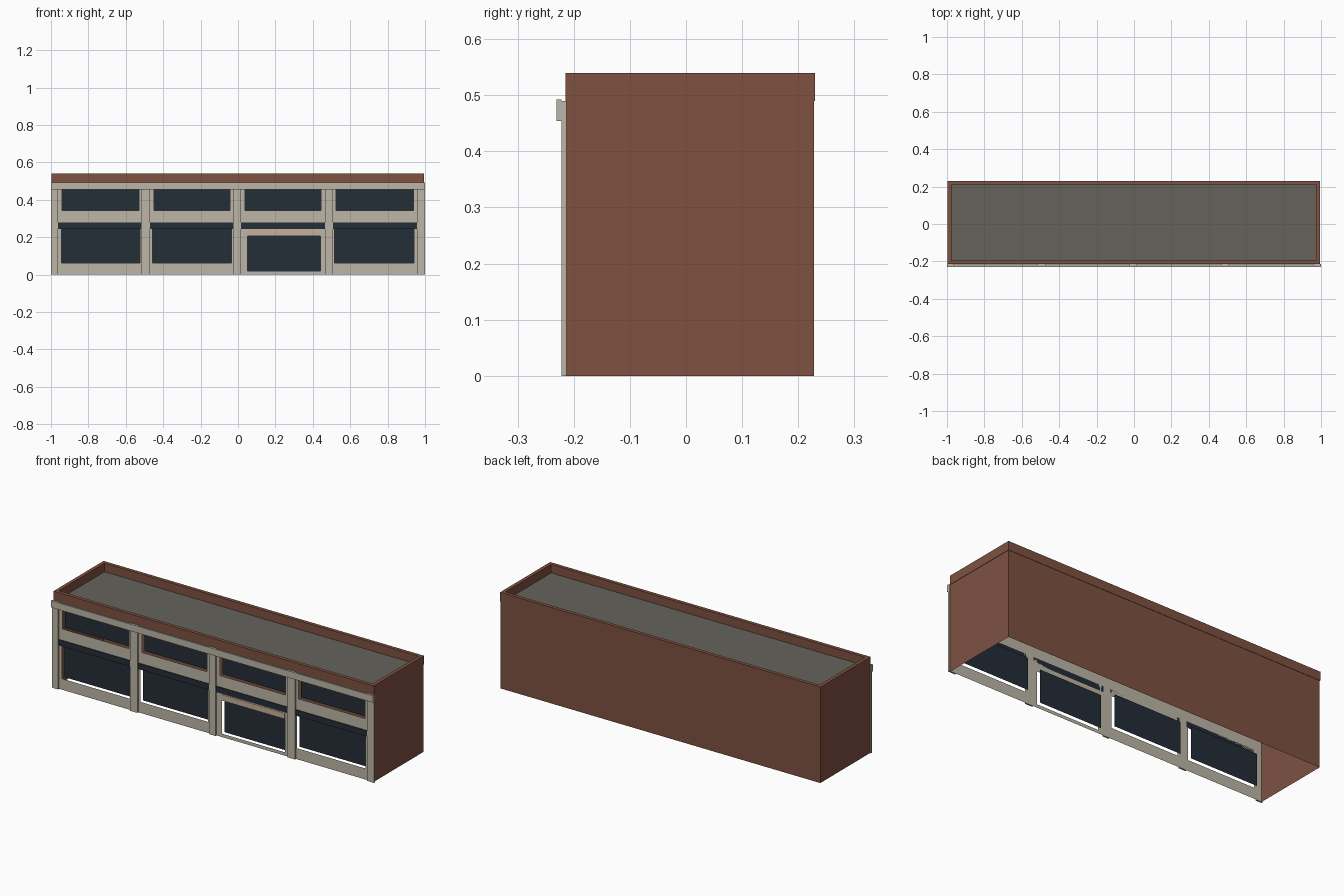
import bpy
import bmesh

cube = bpy.data.objects.get("Cube")
if cube:
    bpy.data.objects.remove(cube, do_unlink=True)


def material(name, colour):
    mat = bpy.data.materials.new(name)
    mat.use_nodes = True
    rgba = (*colour, 1)
    mat.diffuse_color = rgba
    mat.node_tree.nodes["Principled BSDF"].inputs["Base Color"].default_value = rgba
    return mat


brick = material("brown brick", (0.21, 0.082, 0.053))
stone = material("cream stone", (0.51, 0.47, 0.385))
glass = material("dark glass", (0.017, 0.026, 0.038))
tan = material("tan panel", (0.56, 0.44, 0.32))
gravel = material("grey roof", (0.133, 0.124, 0.105))


def finish(name, bm, mat):
    bmesh.ops.remove_doubles(bm, verts=bm.verts, dist=0.0001)
    mesh = bpy.data.meshes.new(name)
    bm.to_mesh(mesh)
    bm.free()
    mesh.materials.append(mat)
    obj = bpy.data.objects.new(name, mesh)
    bpy.context.collection.objects.link(obj)
    return obj


def box(name, x, y, z, mat):
    bm = bmesh.new()
    bmesh.ops.create_cube(bm, size=1)
    for v in bm.verts:
        for axis, (lo, hi) in enumerate((x, y, z)):
            v.co[axis] = hi if v.co[axis] > 0 else lo
    return finish(name, bm, mat)


def sheet(bm, corners):
    bm.faces.new([bm.verts.new(c) for c in corners])


def upright(bm, x, y, z):
    """Front-facing rectangle."""
    sheet(bm, [(x[0], y, z[0]), (x[1], y, z[0]), (x[1], y, z[1]), (x[0], y, z[1])])


# Main dimensions
LEFT, RIGHT = -0.994, 0.992
FRONT, BACK = -0.213, 0.228
ROOF, TOP = 0.49, 0.54
PROUD = -0.222

# Open-bottomed shell: two sides and the back
bm = bmesh.new()
plan = [(LEFT, FRONT), (LEFT, BACK), (RIGHT, BACK), (RIGHT, FRONT)]
for a, b in zip(plan, plan[1:]):
    sheet(bm, [(*b, 0), (*a, 0), (*a, ROOF), (*b, ROOF)])
finish("brick_walls", bm, brick)

# Flat roof
bm = bmesh.new()
sheet(bm, [(x, y, ROOF + 0.002) for x, y in reversed(plan)])
finish("flat_roof", bm, gravel)

# Parapet ring
edge, rim = 0.002, 0.02
px, py = (LEFT - edge, RIGHT + edge), (FRONT - edge, BACK + edge)
bm = bmesh.new()
rings = []
for inset, z in ((0, ROOF), (0, TOP), (rim, TOP), (rim, ROOF)):
    x0, x1, y0, y1 = px[0] + inset, px[1] - inset, py[0] + inset, py[1] - inset
    rings.append([bm.verts.new((x, y, z))
                  for x, y in ((x0, y0), (x1, y0), (x1, y1), (x0, y1))])
for k in range(4):
    lower, upper = rings[k], rings[(k + 1) % 4]
    for i in range(4):
        j = (i + 1) % 4
        bm.faces.new([lower[i], lower[j], upper[j], upper[i]])
finish("parapet", bm, brick)

# Window openings, as (x range, z range)
UPPER, LOWER, DOOR = (0.342, 0.457), (0.062, 0.243), (0.019, 0.206)
openings = [((-0.94, -0.528), UPPER), ((-0.448, -0.042), UPPER),
            ((0.038, 0.445), UPPER), ((0.525, 0.937), UPPER),
            ((-0.945, -0.523), LOWER), ((-0.456, -0.036), LOWER),
            ((0.05, 0.44), DOOR), ((0.517, 0.942), LOWER)]

# Pierced stone front: grid of cells, leaving out the openings
xs = sorted({-0.998, 0.998, *(v for x, z in openings for v in x)})
zs = sorted({0, ROOF, *(v for x, z in openings for v in z)})
bm = bmesh.new()
for x in zip(xs, xs[1:]):
    for z in zip(zs, zs[1:]):
        cx, cz = sum(x) / 2, sum(z) / 2
        if not any(ox[0] < cx < ox[1] and oz[0] < cz < oz[1] for ox, oz in openings):
            upright(bm, x, FRONT, z)
finish("stone_front", bm, stone)

# Glass panes set back behind the openings
bm = bmesh.new()
for x, z in openings:
    upright(bm, x, FRONT + 0.022, z)
finish("window_glass", bm, glass)

# Pilasters
columns = [(-1, -0.962), (-0.515, -0.47), (-0.024, 0.016), (0.464, 0.509), (0.956, 1)]
for i, x in enumerate(columns):
    box(f"pilaster_{i + 1}", x, (PROUD, FRONT), (0, ROOF), stone)

# Dark bands between the pilasters
for i, (a, b) in enumerate(zip(columns, columns[1:])):
    box(f"dark_band_{i + 1}", (a[1], b[0]), (FRONT - 0.004, FRONT), (0.245, 0.278), glass)

# Panel over the entrance, and the cornice
box("entrance_panel", (0.05, 0.44), (FRONT - 0.002, FRONT), (0.206, 0.238), tan)
box("cornice", (-1, 1), (-0.231, PROUD), (0.454, 0.492), stone)
